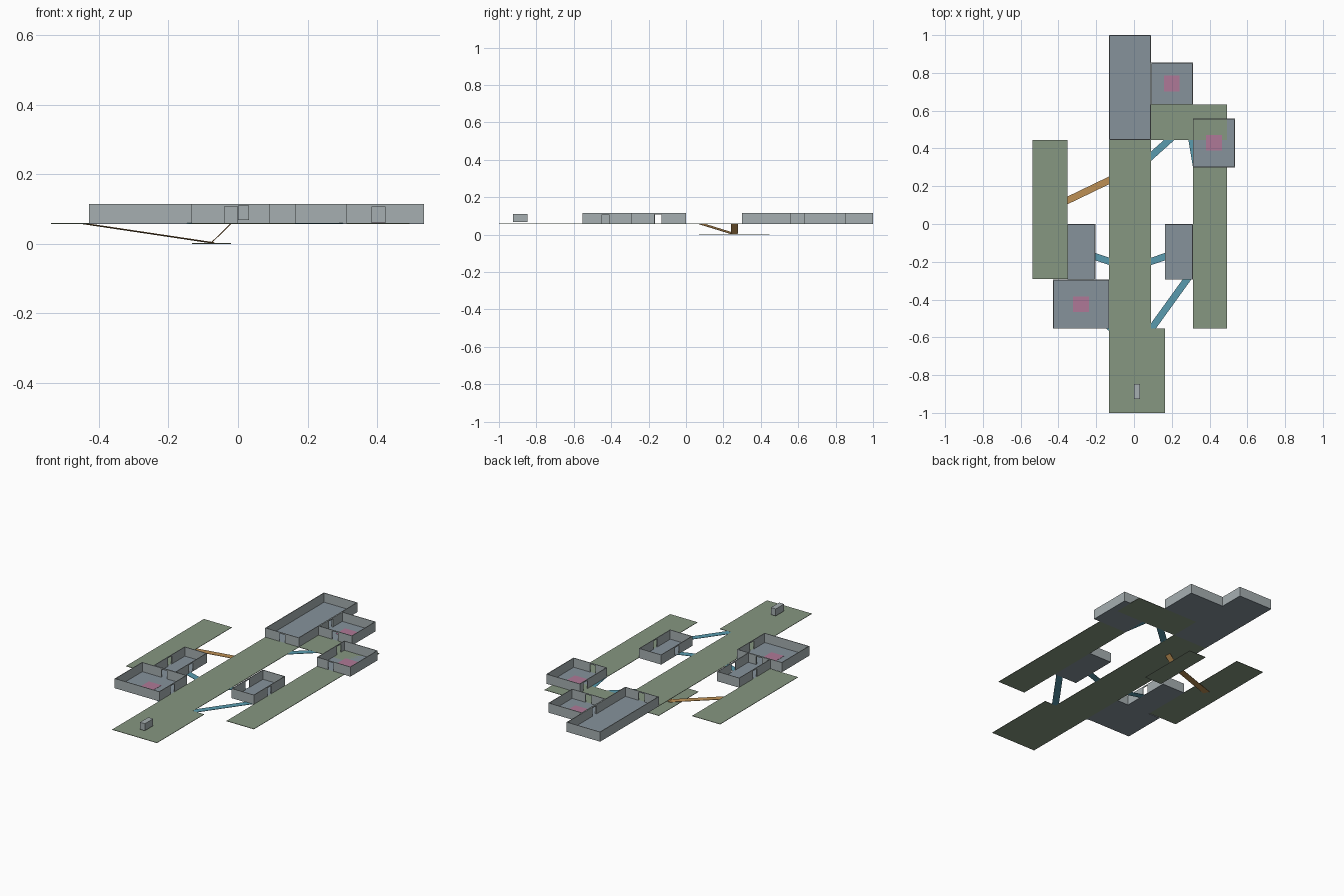
import bpy, bmesh
from mathutils import Vector, Matrix

if "Cube" in bpy.data.objects:
    bpy.data.objects.remove(bpy.data.objects["Cube"])

def mat(name, c):
    m = bpy.data.materials.new(name)
    m.diffuse_color = (*c, 1)
    m.use_nodes = True
    m.node_tree.nodes["Principled BSDF"].inputs["Base Color"].default_value = m.diffuse_color
    return m

GREEN = mat("lane_green", (.24, .31, .22))
GREY = mat("room_grey", (.24, .29, .33))
WALL = mat("wall_grey", (.38, .43, .44))
TEAL = mat("path_teal", (.10, .33, .43))
ORANGE = mat("ramp_orange", (.51, .28, .09))
PINK = mat("marker_pink", (.43, .19, .31))

ZB, ZF, ZW, ZD = .0575, .060, .115, .108   # floor bottom, floor top, wall top, door top
T, DOOR = .004, .038                       # wall thickness, door width

def boxes(name, lst, material):
    """One object from axis-aligned boxes (x0, x1, y0, y1, z0, z1)."""
    bm = bmesh.new()
    for x0, x1, y0, y1, z0, z1 in lst:
        m = Matrix.Translation(((x0+x1)/2, (y0+y1)/2, (z0+z1)/2)) @ \
            Matrix.Diagonal((x1-x0, y1-y0, z1-z0, 1))
        bmesh.ops.create_cube(bm, size=1, matrix=m)
    me = bpy.data.meshes.new(name)
    bm.to_mesh(me)
    bm.free()
    me.materials.append(material)
    ob = bpy.data.objects.new(name, me)
    bpy.context.collection.objects.link(ob)
    return ob

def strip(name, a, b, material, width=.037, thick=.002):
    """Flat walkway between two points."""
    a, b = Vector(a), Vector(b)
    d = b - a
    L = d.length
    ob = boxes(name, [(-L/2, L/2, -width/2, width/2, -thick/2, thick/2)], material)
    x = d.normalized()
    y = Vector((0, 0, 1)).cross(x).normalized()
    rot = Matrix((x, y, x.cross(y))).transposed().to_4x4()
    ob.matrix_world = Matrix.Translation((a + b) / 2) @ rot

def room(name, x0, x1, y0, y1, doors):
    """Floor plus four walls; doors maps side (N,S,E,W) to the opening centre."""
    boxes(name + "_floor", [(x0, x1, y0, y1, ZB, ZF)], GREY)
    parts = []
    for side in "NSEW":
        lo, hi = (x0, x1) if side in "NS" else (y0 + T, y1 - T)
        c = doors.get(side)
        spans = [(lo, hi, ZF, ZW)] if c is None else [
            (lo, c - DOOR/2, ZF, ZW), (c + DOOR/2, hi, ZF, ZW),
            (c - DOOR/2, c + DOOR/2, ZD, ZW)]
        edge = {"N": y1 - T, "S": y0, "E": x1 - T, "W": x0}[side]
        for s, e, z0, z1 in spans:
            parts.append((s, e, edge, edge + T, z0, z1) if side in "NS"
                         else (edge, edge + T, s, e, z0, z1))
    boxes(name + "_walls", parts, WALL)

# open lanes
for name, x0, x1, y0, y1 in [
        ("west_lane", -.538, -.353, -.29, .446),
        ("centre_lane", -.132, .090, -.554, .446),
        ("south_yard", -.132, .164, -1, -.554),
        ("east_lane", .312, .493, -.554, .30),
        ("north_east_lane", .090, .493, .446, .632)]:
    boxes(name, [(x0, x1, y0, y1, ZB, ZF)], GREEN)
boxes("lower_platform", [(-.132, -.02, .07, .446, 0, .0025)], GREEN)

# walled rooms
room("north_room", -.132, .090, .446, 1.0, {"S": -.02, "E": .743})
room("north_east_room", .090, .312, .632, .855, {"W": .743, "S": .20})
room("east_room", .312, .534, .30, .558, {"S": .404, "W": .503})
room("west_room", -.353, -.205, -.295, 0, {"W": -.146, "E": -.15, "S": -.279})
room("south_west_room", -.428, -.132, -.554, -.295, {"N": -.279, "E": -.43})
room("middle_east_room", .164, .312, -.295, 0, {"W": -.15, "E": -.15})

# level walkways between area centres
P = dict(mid_n=(-.02, .26), mid=(-.02, -.235), south=(.016, -.66), spawn=(.016, -.885),
         north=(-.02, .725), ne=(.20, .743), nelane=(.291, .539), east=(.423, .43),
         elane=(.402, -.125), mid_e=(.238, -.148), west=(-.279, -.148),
         sw=(-.28, -.425), wlane=(-.445, .08))
for a, b in [("mid_n", "nelane"), ("nelane", "elane"), ("west", "mid"), ("mid", "mid_e"),
             ("elane", "south"), ("sw", "south"), ("mid", "mid_n"), ("mid", "south"),
             ("mid_n", "north"), ("north", "ne"), ("ne", "nelane"), ("nelane", "east"),
             ("east", "elane"), ("mid_e", "elane"), ("west", "sw"), ("wlane", "west"),
             ("sw", "mid"), ("south", "spawn")]:
    strip(f"path_{a}_{b}", (*P[a], .0587), (*P[b], .0587), TEAL)

# ramps down to the lower platform
LOW = (-.076, .258, .0035)
strip("long_ramp", (*P["wlane"], .0585), LOW, ORANGE)
strip("short_ramp", LOW, (*P["mid_n"], .0585), ORANGE)

# pink floor markers
for n, k in enumerate(("ne", "east", "sw")):
    x, y = P[k]
    boxes(f"marker_{n+1}", [(x-.042, x+.042, y-.042, y+.042, ZF, ZF + .001)], PINK)

# start block hovering over the south yard
boxes("start_block", [(0, .032, -.926, -.848, .068, .110)], WALL)
